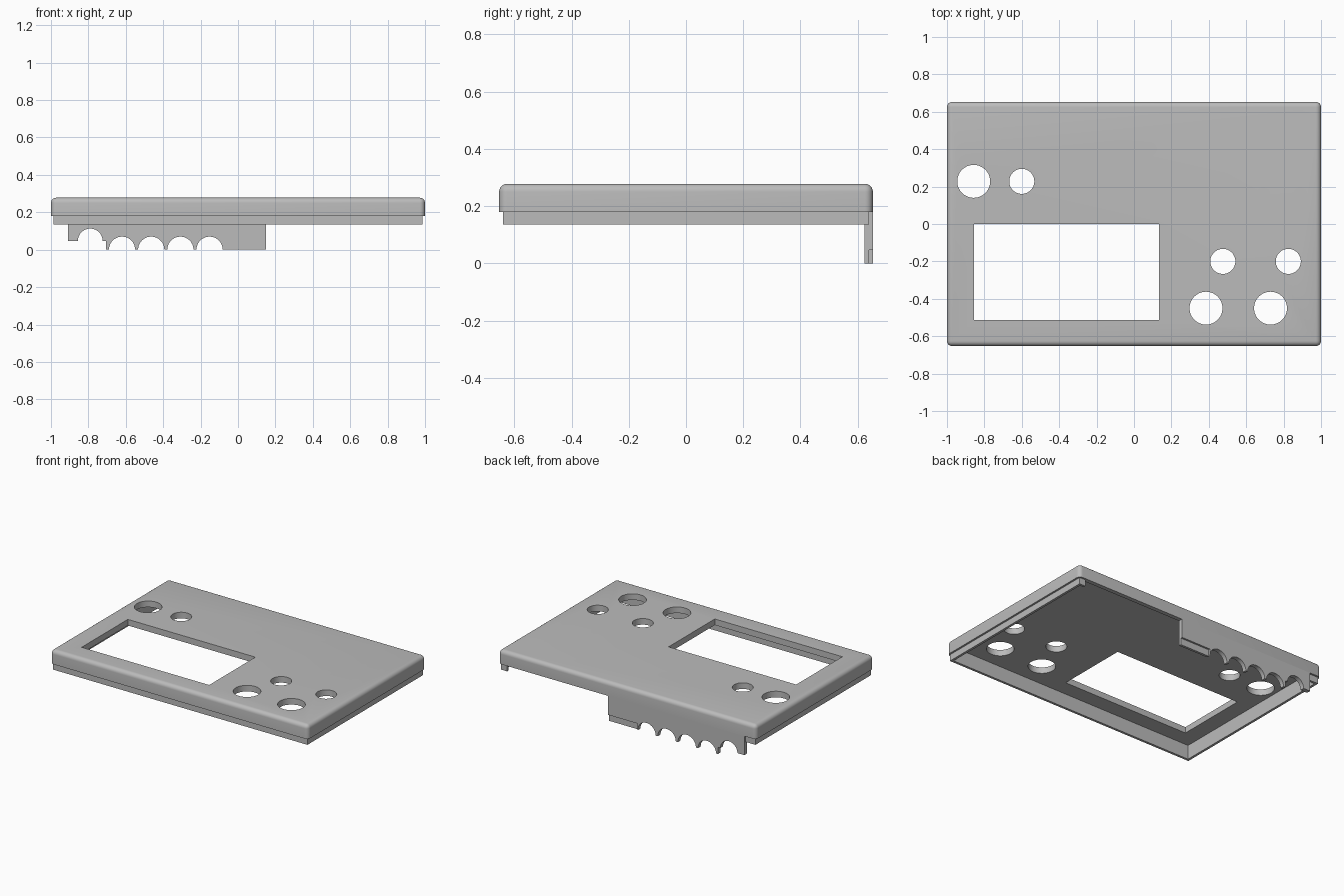
import bpy, bmesh, math

cube = bpy.data.objects.get("Cube")
if cube:
    bpy.data.objects.remove(cube)

grey = bpy.data.materials.new("mid_grey")
grey.use_nodes = True
colour = (0.5, 0.5, 0.5, 1)
grey.diffuse_color = colour
grey.node_tree.nodes["Principled BSDF"].inputs["Base Color"].default_value = colour

HX, HY = 1.0, 0.653          # outer half sizes
WALL, STEP = 0.03, 0.013     # wall thickness and inset of the lip
LIP, RIM, CEILING, TOP = 0.135, 0.18, 0.235, 0.278


def finish(bm, name):
    bmesh.ops.recalc_face_normals(bm, faces=bm.faces)
    mesh = bpy.data.meshes.new(name)
    bm.to_mesh(mesh)
    bm.free()
    obj = bpy.data.objects.new(name, mesh)
    bpy.context.collection.objects.link(obj)
    mesh.materials.append(grey)
    return obj


def prism(name, points, offset, place):
    """Extrude a flat outline; place maps each 2D point into space."""
    bm = bmesh.new()
    face = bm.faces.new([bm.verts.new(place(*p)) for p in points])
    out = bmesh.ops.extrude_face_region(bm, geom=[face])
    verts = [g for g in out["geom"] if isinstance(g, bmesh.types.BMVert)]
    bmesh.ops.translate(bm, verts=verts, vec=offset)
    return finish(bm, name)


def box(name, x0, x1, y0, y1, z0, z1):
    outline = [(x0, y0), (x1, y0), (x1, y1), (x0, y1)]
    return prism(name, outline, (0, 0, z1 - z0), lambda x, y: (x, y, z0))


def arc(cx, cz, r, start, end, n):
    return [(cx + r * math.cos(start + (end - start) * i / n),
             cz + r * math.sin(start + (end - start) * i / n)) for i in range(n + 1)]


def cut(target, cutters):
    for c in cutters:
        mod = target.modifiers.new("cut", "BOOLEAN")
        mod.operation, mod.solver, mod.object = "DIFFERENCE", "EXACT", c
        bpy.context.view_layer.objects.active = target
        bpy.ops.object.modifier_apply(modifier=mod.name)
    for c in cutters:
        bpy.data.objects.remove(c)


# Cover: block with rounded upright and top edges, hollow beneath
cover = box("cover", -HX, HX, -HY, HY, RIM, TOP)
bm = bmesh.new()
bm.from_mesh(cover.data)
edges = [e for e in bm.edges if max(v.co.z for v in e.verts) > TOP - 0.001]
bmesh.ops.bevel(bm, geom=edges, offset=0.028, segments=6, profile=0.5, affect="EDGES")
bm.to_mesh(cover.data)
bm.free()

ix, iy = HX - WALL, HY - WALL
cutters = [box("cavity", -ix, ix, -iy, iy, 0, CEILING),
           box("window", -0.855, 0.135, -0.512, 0, 0, 1)]
BIG, SMALL = 0.088, 0.067
for x, y, r in [(-0.857, 0.228, BIG), (-0.6, 0.228, SMALL), (0.475, -0.2, SMALL),
                (0.825, -0.2, SMALL), (0.385, -0.45, BIG), (0.73, -0.45, BIG)]:
    ring = arc(x, y, r, 0, 2 * math.pi, 48)[:-1]
    cutters.append(prism("hole", ring, (0, 0, 1), lambda a, b: (a, b, 0)))
cut(cover, cutters)

# Lip: thin inset ring under the cover, open along the back
lip = box("lip", -HX + STEP, HX - STEP, -HY + STEP, HY - STEP, LIP, RIM)
cut(lip, [box("inside", -ix, ix, -iy, iy, 0, 1),
          box("back_gap", -0.91, 0.94, 0.5, 1, 0, 1)])


# Back tab: two layers with cable arches along the lower edge
def tab_layer(name, y0, y1, end_z):
    pts = [(-0.91, RIM), (-0.91, 0.047)]
    pts += arc(-0.79, 0.047, 0.066, math.pi, 0, 20)
    pts += [(-0.705, 0.047), (-0.705, 0)]
    for i in range(4):
        pts += arc(-0.62 + 0.156 * i, 0, 0.07, math.pi, 0, 20)
    if end_z:
        pts += [(-0.08, 0), (-0.08, end_z)]
    pts += [(0.15, end_z), (0.15, RIM)]
    return prism(name, pts, (0, y1 - y0, 0), lambda x, z: (x, y0, z))


inner_tab = tab_layer("inner_tab", iy, HY - STEP, 0)
outer_tab = tab_layer("outer_tab", HY - STEP, HY, 0.047)

# Smooth the rounded faces, keep the edges sharp
bpy.ops.object.select_all(action="DESELECT")
for obj in (cover, lip, inner_tab, outer_tab):
    obj.select_set(True)
bpy.context.view_layer.objects.active = cover
bpy.ops.object.shade_smooth_by_angle(angle=math.radians(35))
